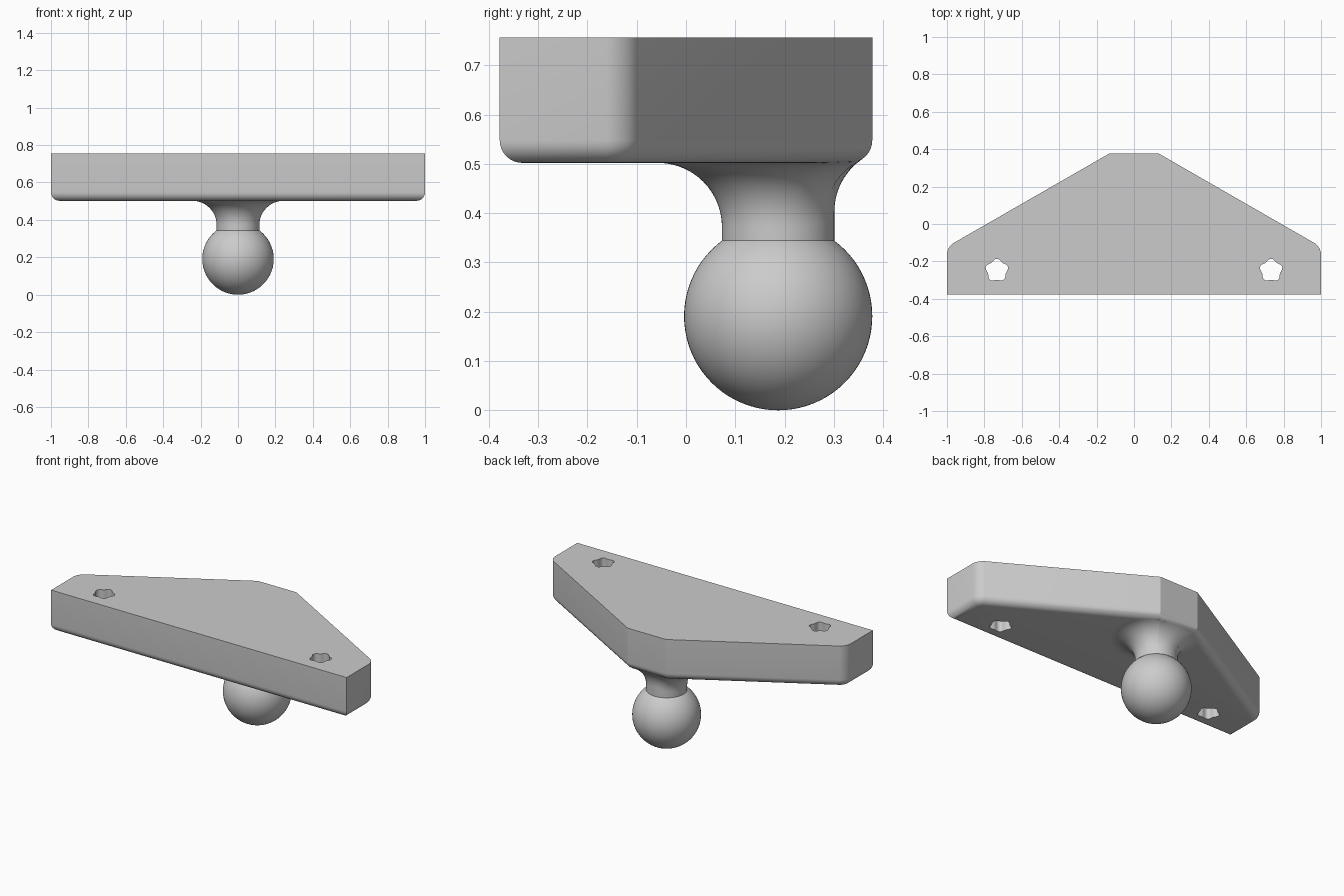
import bpy, bmesh, math
from mathutils import Vector

if "Cube" in bpy.data.objects:
    bpy.data.objects.remove(bpy.data.objects["Cube"], do_unlink=True)

COLOR = (0.6, 0.6, 0.6, 1)
grey = bpy.data.materials.new("light grey")
grey.use_nodes = True
grey.diffuse_color = COLOR
grey.node_tree.nodes["Principled BSDF"].inputs["Base Color"].default_value = COLOR

BOTTOM, TOP = 0.502, 0.756          # plate heights
BACK, ROUND = 0.378, 0.046          # plate back edge and lower edge rounding
BALL_Y, BALL_R = 0.187, 0.191
NECK_R, FILLET = 0.114, 0.13


def make_object(name, bm):
    bmesh.ops.recalc_face_normals(bm, faces=bm.faces)
    mesh = bpy.data.meshes.new(name)
    bm.to_mesh(mesh)
    bm.free()
    mesh.materials.append(grey)
    obj = bpy.data.objects.new(name, mesh)
    bpy.context.collection.objects.link(obj)
    return obj


def activate(obj):
    bpy.ops.object.select_all(action='DESELECT')
    obj.select_set(True)
    bpy.context.view_layer.objects.active = obj


def smooth(obj):
    activate(obj)
    bpy.ops.object.shade_smooth_by_angle(angle=math.radians(26))


def prism(bm, outline, low, high):
    face = bm.faces.new([bm.verts.new((x, y, low)) for x, y in outline])
    up = bmesh.ops.extrude_face_region(bm, geom=[face])
    verts = [v for v in up["geom"] if isinstance(v, bmesh.types.BMVert)]
    bmesh.ops.translate(bm, verts=verts, vec=(0, 0, high - low))


def bevel(bm, edges, offset, segments):
    bmesh.ops.bevel(bm, geom=edges, offset=offset, segments=segments,
                    profile=0.5, affect='EDGES')


# Mounting plate with rounded side corners and lower rim
half = [(1, -BACK), (1, -0.122), (0.13, BACK)]
outline = half + [(-x, y) for x, y in reversed(half)]
bm = bmesh.new()
prism(bm, outline, BOTTOM, TOP)
bevel(bm, [e for e in bm.edges
           if all(abs(v.co.y + 0.122) < 0.001 for v in e.verts)
           and abs(e.verts[0].co.z - e.verts[1].co.z) > 0.1], 0.04, 6)
bevel(bm, [e for e in bm.edges
           if all(v.co.z < BOTTOM + 0.001 for v in e.verts)], ROUND, 8)
plate = make_object("mounting_plate", bm)

# Five-lobed screw holes
bm = bmesh.new()
for side in (-1, 1):
    ring = []
    for i in range(60):
        a = math.tau * i / 60
        r = 0.056 + 0.006 * math.cos(5 * (a - math.pi / 2))
        ring.append((side * 0.733 + r * math.cos(a), -0.248 + r * math.sin(a)))
    prism(bm, ring, BOTTOM - 0.1, TOP + 0.1)
cutter = make_object("hole_cutter", bm)
cutter.hide_render = True
cut = plate.modifiers.new("screw_holes", 'BOOLEAN')
cut.operation = 'DIFFERENCE'
cut.solver = 'EXACT'
cut.object = cutter
activate(plate)
bpy.ops.object.modifier_apply(modifier=cut.name)
bpy.data.objects.remove(cutter, do_unlink=True)
smooth(plate)

# Ball
bm = bmesh.new()
bmesh.ops.create_uvsphere(bm, u_segments=64, v_segments=40, radius=BALL_R)
bmesh.ops.translate(bm, verts=bm.verts, vec=(0, BALL_Y, BALL_R))
smooth(make_object("ball", bm))

# Neck: cylinder flaring into the plate, following its rounded back edges
corner = Vector((0.13, BACK))
slope = Vector((0.5, 0.87)).normalized()
normals = [Vector((0, 1)), slope, Vector((-slope.x, slope.y))]
limits = [BACK - ROUND] + [slope.dot(corner) - ROUND] * 2
SIDES, STEPS = 96, 14
columns = []
bm = bmesh.new()
for i in range(SIDES):
    a = math.tau * i / SIDES
    out = Vector((math.cos(a), math.sin(a)))
    centre = Vector((0, BALL_Y)) + out * (NECK_R + FILLET)
    past, normal = max(((n.dot(centre) - l, n) for n, l in zip(normals, limits)),
                       key=lambda pair: pair[0])
    past = max(past, 0)
    reach = ROUND + FILLET
    rise = math.sqrt(reach ** 2 - past ** 2)
    middle = Vector((*centre, BOTTOM + ROUND - rise))
    start = Vector((-out.x, -out.y, 0))
    end = Vector((-normal.x * past, -normal.y * past, rise)) / reach
    wall = Vector((0, BALL_Y, 0)) + Vector((*out, 0)) * NECK_R
    points = [wall + Vector((0, 0, 0.3))]
    points += [middle + start.slerp(end, k / STEPS) * FILLET for k in range(STEPS + 1)]
    points.append(points[-1] + end * 0.01)
    columns.append([bm.verts.new(p) for p in points])
for i, col in enumerate(columns):
    nxt = columns[(i + 1) % SIDES]
    for k in range(len(col) - 1):
        bm.faces.new((col[k], nxt[k], nxt[k + 1], col[k + 1]))
smooth(make_object("neck", bm))
